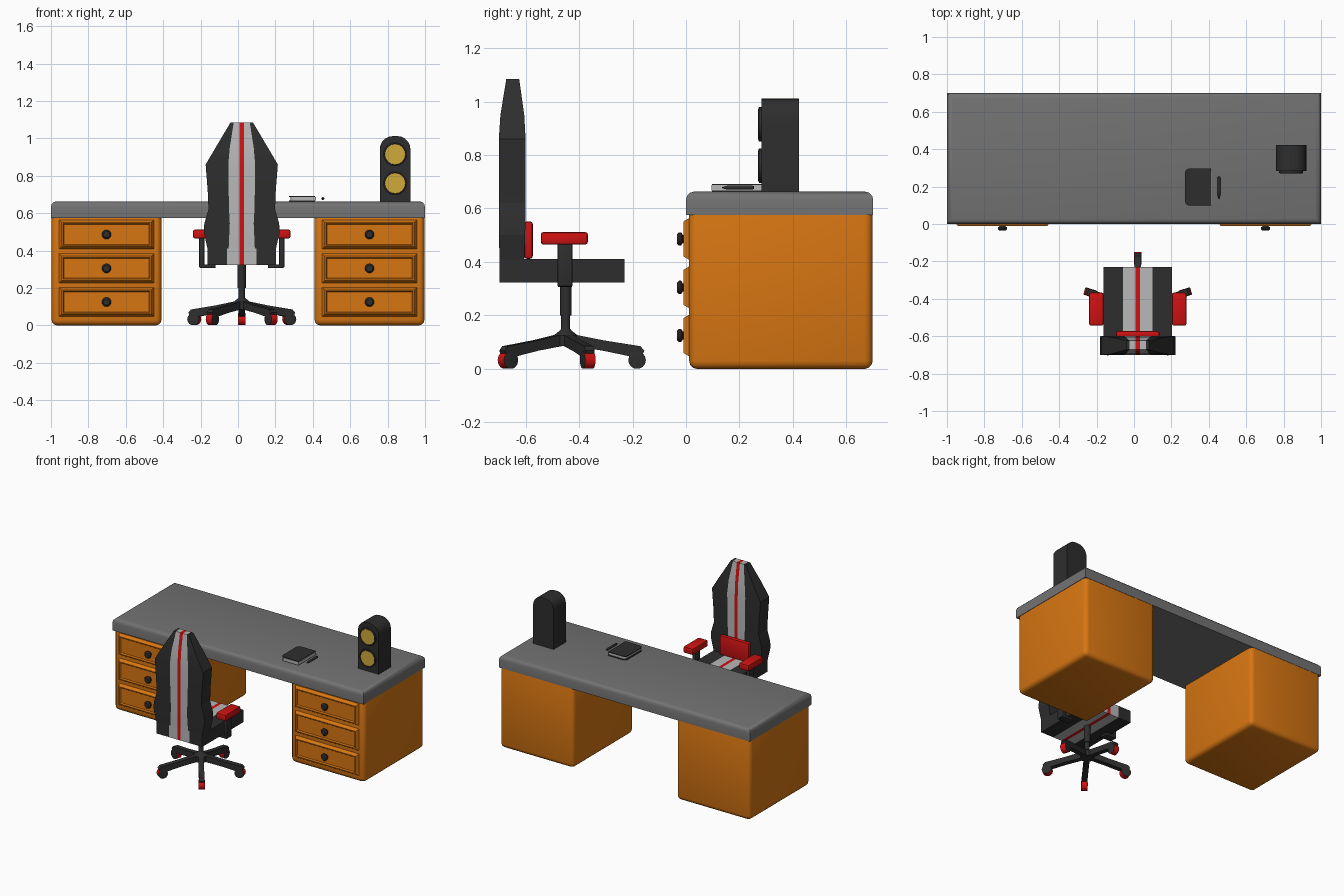
import bpy, bmesh, math
from mathutils import Vector, Matrix

if "Cube" in bpy.data.objects:
    bpy.data.objects.remove(bpy.data.objects["Cube"])


def mat(name, r, g, b):
    m = bpy.data.materials.new(name)
    m.diffuse_color = (r, g, b, 1)
    m.use_nodes = True
    m.node_tree.nodes["Principled BSDF"].inputs["Base Color"].default_value = m.diffuse_color
    return m


ORANGE = mat("orange_wood", 0.68, 0.18, 0.006)
GREY = mat("desk_grey", 0.17, 0.17, 0.17)
DARK = mat("dark_charcoal", 0.027, 0.027, 0.027)
RED = mat("red", 0.62, 0.006, 0.006)
LIGHT = mat("light_grey", 0.48, 0.48, 0.48)
YELLOW = mat("speaker_yellow", 0.64, 0.40, 0.04)


def finish(name, bm, mats, angle=35):
    bmesh.ops.recalc_face_normals(bm, faces=bm.faces)
    me = bpy.data.meshes.new(name)
    bm.to_mesh(me)
    bm.free()
    for m in mats:
        me.materials.append(m)
    me.shade_smooth()
    me.set_sharp_from_angle(angle=math.radians(angle))
    ob = bpy.data.objects.new(name, me)
    bpy.context.collection.objects.link(ob)
    return ob


def box(name, x, y, z, m, bevel=0, seg=2, pick=None):
    """Box from (min, max) ranges; pick chooses the edges to bevel."""
    bm = bmesh.new()
    bmesh.ops.create_cube(bm, size=1)
    for v in bm.verts:
        v.co = Vector([(r[0] + r[1]) / 2 + c * (r[1] - r[0]) for c, r in zip(v.co, (x, y, z))])
    if bevel:
        edges = [e for e in bm.edges if pick is None or pick(e)]
        bmesh.ops.bevel(bm, geom=edges, offset=bevel, segments=seg, profile=0.5, affect='EDGES')
    return finish(name, bm, [m])


def lathe(name, profile, loc, axis, mats, sides=16, rule=None):
    """Turn (radius, height) points around an axis; rule(i) gives the material of band i."""
    bm = bmesh.new()
    rings = [[bm.verts.new((r * math.cos(2 * math.pi * k / sides), r * math.sin(2 * math.pi * k / sides), h))
              for k in range(sides)] for r, h in profile]
    for i in range(len(rings) - 1):
        for k in range(sides):
            j = (k + 1) % sides
            f = bm.faces.new((rings[i][k], rings[i][j], rings[i + 1][j], rings[i + 1][k]))
            f.material_index = rule(i) if rule else 0
    bm.faces.new(rings[0])
    end = bm.faces.new(rings[-1])
    end.material_index = rule(len(rings) - 1) if rule else 0
    rot = Vector(axis).to_track_quat('Z', 'Y').to_matrix().to_4x4()
    bm.transform(Matrix.Translation(loc) @ rot)
    return finish(name, bm, mats)


def prism(name, pts, y0, y1, m):
    """Extrude an XZ outline along y."""
    bm = bmesh.new()
    f = bm.faces.new([bm.verts.new((x, y0, z)) for x, z in pts])
    ext = bmesh.ops.extrude_face_region(bm, geom=[f])['geom']
    bmesh.ops.translate(bm, vec=(0, y1 - y0, 0), verts=[g for g in ext if isinstance(g, bmesh.types.BMVert)])
    return finish(name, bm, [m])


# Desk top, rounded along its upper edges
box("desk_top", (-1, 1), (0, 0.7), (0.575, 0.663), GREY, 0.03, 3,
    lambda e: all(v.co.z > 0.65 for v in e.verts))


# Drawer front: flared frame with a recessed panel
def drawer(name, cx, z0, z1):
    bm = bmesh.new()
    w, c = 0.258, 0.018
    back = [bm.verts.new((cx + x, 0.02, z)) for x, z in ((-w, z0), (w, z0), (w, z1), (-w, z1))]
    a = w - c
    front = [bm.verts.new((cx + x, -0.01, z))
             for x, z in ((-a, z0 + c), (a, z0 + c), (a, z1 - c), (-a, z1 - c))]
    bm.faces.new(back)
    for i in range(4):
        bm.faces.new((back[i], back[(i + 1) % 4], front[(i + 1) % 4], front[i]))
    f = bm.faces.new(front)
    bmesh.ops.recalc_face_normals(bm, faces=bm.faces)
    bmesh.ops.inset_region(bm, faces=[f], thickness=0.010)
    bmesh.ops.inset_region(bm, faces=[f], thickness=0.008, depth=-0.009)
    finish(name, bm, [ORANGE], 20)


# Cabinets with three drawers and knobs each
for side, cx in (("left", -0.703), ("right", 0.703)):
    box(side + "_cabinet", (cx - 0.294, cx + 0.294), (0.012, 0.698), (0, 0.61), ORANGE, 0.03, 3)
    for i, zc in enumerate((0.125, 0.305, 0.486)):
        drawer(f"{side}_drawer_{i}", cx, zc - 0.083, zc + 0.083)
        lathe(f"{side}_knob_{i}", [(0.015, 0), (0.015, 0.012), (0.025, 0.018), (0.025, 0.026), (0.017, 0.034)],
              (cx, 0.0, zc), (0, -1, 0), [DARK])

# Speaker: arched body with two cones
sx, sw, top, rad = 0.84, 0.082, 1.012, 0.07
arch = [(sx - sw, 0.66), (sx + sw, 0.66)]
for cxx, a0 in ((sx + sw - rad, 0), (sx - sw + rad, 90)):
    for k in range(6):
        a = math.radians(a0 + 18 * k)
        arch.append((cxx + rad * math.cos(a), top - rad + rad * math.sin(a)))
prism("speaker_body", arch, 0.283, 0.423, DARK)
for i, z in enumerate((0.76, 0.915)):
    lathe(f"speaker_cone_{i}", [(0.064, 0), (0.064, 0.012), (0.057, 0.015), (0.055, 0.013)],
          (sx, 0.285, z), (0, -1, 0), [DARK, YELLOW], 16, lambda b: int(b >= 3))

# Notebook: covers, spine and pages
vertical_left = lambda e: all(v.co.x < 0.28 for v in e.verts) and abs(e.verts[0].co.z - e.verts[1].co.z) > 0.001
for nm, z in (("lower", 0.663), ("upper", 0.686)):
    box("notebook_cover_" + nm, (0.272, 0.413), (0.098, 0.297), (z, z + 0.005), DARK, 0.025, 3, vertical_left)
box("notebook_pages", (0.282, 0.416), (0.095, 0.29), (0.667, 0.687), LIGHT, 0.02, 3,
    lambda e: all(v.co.x < 0.29 for v in e.verts) and abs(e.verts[0].co.z - e.verts[1].co.z) > 0.001)

# Pen
lathe("pen", [(0.002, 0), (0.008, 0.02), (0.008, 0.112), (0.005, 0.12)], (0.454, 0.135, 0.678),
      (0, 1, 0), [DARK], 10)

# Chair, centred on the column
CX, CY = 0.02, -0.45


def striped(name, rows):
    """Loft of rows (z, half width, half grey stripe, y back, y front), striped by column."""
    bm = bmesh.new()
    kinds = (0, 1, 2, 1, 0)
    rings = []
    for z, w, g, yb, yf in rows:
        cols = (-w, -g, -0.012, 0.012, g, w)
        rings.append(([bm.verts.new((CX + c, yb, z)) for c in cols],
                      [bm.verts.new((CX + c, yf, z)) for c in cols]))
    for (b0, f0), (b1, f1) in zip(rings, rings[1:]):
        for p, q in ((b0, b1), (f0, f1)):
            for i in range(5):
                bm.faces.new((p[i], p[i + 1], q[i + 1], q[i])).material_index = kinds[i]
        for i in (0, 5):
            bm.faces.new((b0[i], f0[i], f1[i], b1[i]))
    for b, f in (rings[0], rings[-1]):
        for i in range(5):
            bm.faces.new((b[i], b[i + 1], f[i + 1], f[i])).material_index = kinds[i]
    finish(name, bm, [DARK, LIGHT, RED], 15)


striped("chair_seat", [(0.323, 0.183, 0.08, -0.697, -0.23), (0.412, 0.183, 0.08, -0.697, -0.23)])
striped("chair_back", [(0.41, 0.183, 0.07, -0.697, -0.605), (0.5, 0.203, 0.066, -0.7, -0.602),
                       (0.545, 0.2, 0.064, -0.7, -0.6), (0.62, 0.178, 0.068, -0.7, -0.6),
                       (0.72, 0.182, 0.07, -0.7, -0.6), (0.86, 0.193, 0.072, -0.7, -0.6),
                       (0.95, 0.14, 0.064, -0.694, -0.605), (1.085, 0.06, 0.043, -0.672, -0.624)])
box("lumbar_cushion", (CX - 0.117, CX + 0.117), (-0.605, -0.573), (0.412, 0.552), RED, 0.01)

# Armrests with brackets hooking under the seat
for s, side in ((-1, "left"), (1, "right")):
    X = lambda a, b: tuple(sorted((CX + s * a, CX + s * b)))
    box(side + "_armrest_pad", X(0.183, 0.26), (-0.543, -0.367), (0.465, 0.512), RED, 0.01)
    box(side + "_armrest_post", X(0.2, 0.228), (-0.48, -0.425), (0.308, 0.47), DARK, 0.006)
    box(side + "_armrest_foot", X(0.14, 0.225), (-0.48, -0.425), (0.306, 0.326), DARK, 0.005)

# Column and hub
lathe("chair_column", [(0.045, 0.085), (0.045, 0.125), (0.02, 0.145), (0.017, 0.15), (0.017, 0.2),
                       (0.022, 0.2), (0.022, 0.33)], (CX, CY, 0), (0, 0, 1), [DARK])

# Five star legs, each with a red-tyred caster
for k in range(5):
    rot = Matrix.Translation((CX, CY, 0)) @ Matrix.Rotation(math.radians(90 + 72 * k), 4, 'Z')
    leg = prism(f"star_leg_{k}", [(0, 0.09), (0.14, 0.068), (0.25, 0.045), (0.285, 0.048), (0.294, 0.068),
                                  (0.28, 0.085), (0.14, 0.107), (0, 0.135)], -0.018, 0.018, DARK)
    leg.data.transform(rot)
    wheel = lathe(f"caster_{k}", [(0.027, -0.021), (0.033, -0.02), (0.033, 0.02), (0.027, 0.021)],
                  (0.267, 0, 0.033), (0, 1, 0), [DARK, RED], 14, lambda b: int(b == 1))
    wheel.data.transform(rot)
